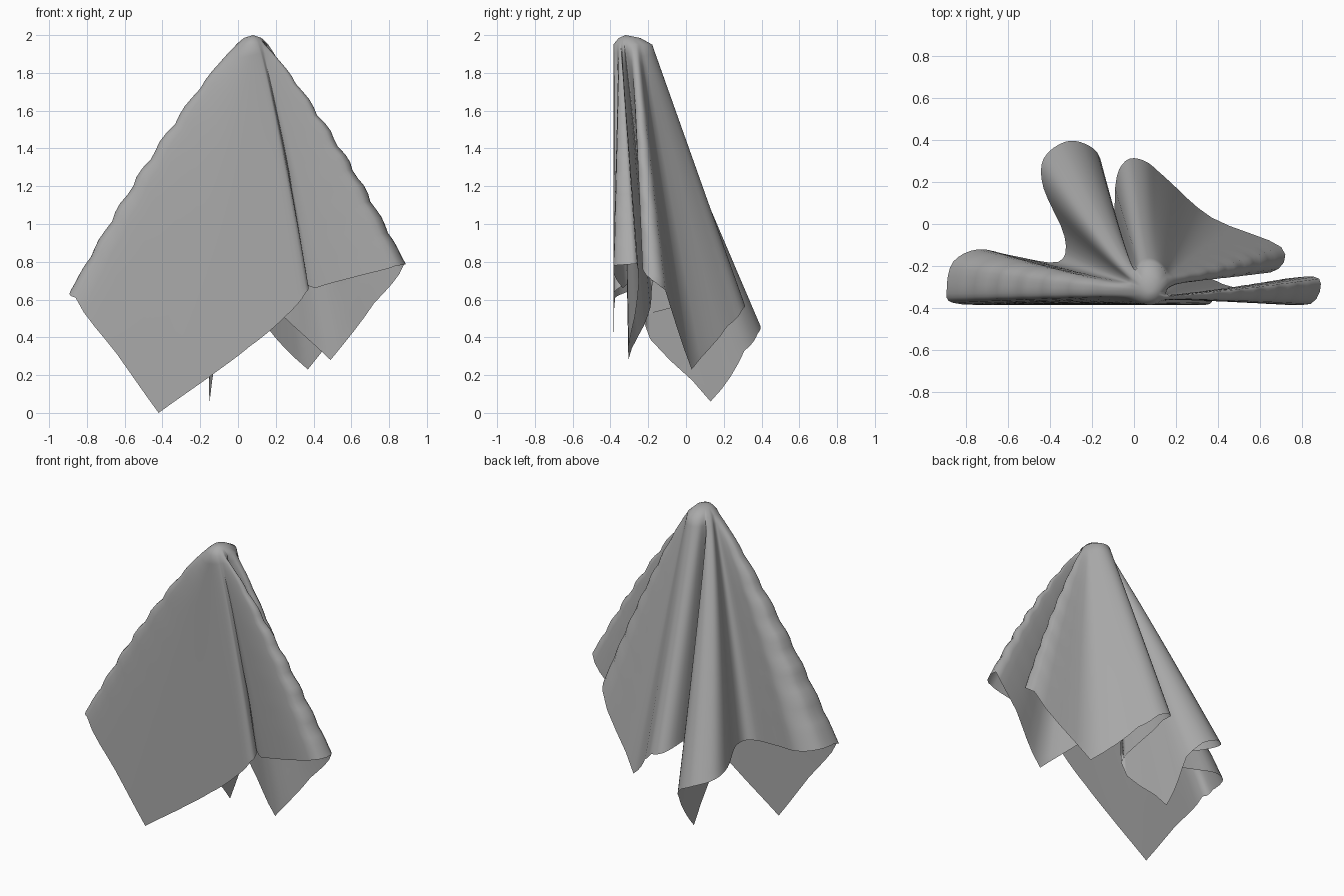
import bpy
import bmesh
import math

cube = bpy.data.objects.get("Cube")
if cube:
    bpy.data.objects.remove(cube, do_unlink=True)

PEAK = (0.08, -0.32, 2.0)
SHOULDER = (0.075, -0.282, 1.95)      # centre of the rounded top
FRONT = -0.385
RINGS, STEPS = 28, 4

# Hem of the hanging cloth, counter-clockwise from the front corner
HEM = [
    (-0.42, -0.385, 0.0),                                             # front corner
    (-0.18, -0.385, 0.17), (0.06, -0.385, 0.35), (0.24, -0.385, 0.50),
    (0.36, -0.38, 0.64),
    (0.37, -0.33, 0.68), (0.34, -0.30, 0.70), (0.41, -0.335, 0.66),   # front crease
    (0.62, -0.375, 0.72), (0.84, -0.38, 0.78), (0.88, -0.26, 0.79),
    (0.72, -0.26, 0.58), (0.49, -0.305, 0.28),                        # left corner
    (0.23, -0.20, 0.52), (0.0, -0.18, 0.67),                          # left valley
    (0.38, -0.17, 0.75), (0.65, -0.23, 0.76), (0.70, -0.11, 0.65),
    (0.37, 0.03, 0.23),                                               # back left corner
    (0.15, 0.22, 0.46), (0.05, 0.30, 0.55), (-0.04, 0.30, 0.58),
    (-0.09, 0.17, 0.62), (-0.09, -0.23, 0.50),                        # back valley
    (-0.15, 0.13, 0.06),                                              # back corner
    (-0.16, 0.31, 0.33), (-0.23, 0.38, 0.42), (-0.33, 0.39, 0.47),
    (-0.43, 0.31, 0.51), (-0.43, 0.17, 0.54), (-0.33, -0.06, 0.57),
    (-0.36, -0.18, 0.57),                                             # right valley
    (-0.58, -0.15, 0.60), (-0.74, -0.12, 0.62), (-0.86, -0.18, 0.64),
    (-0.89, -0.31, 0.64), (-0.86, -0.375, 0.61), (-0.64, -0.385, 0.31),
]

# Hem index and the direction (degrees) in which it leaves the top
DIRECTIONS = [(0, -115), (4, -68), (10, -38), (14, -25), (18, 25), (20, 85),
              (23, 140), (27, 158), (31, 178), (35, 200), (38, 245)]


def spline(a, b, c, d, t):
    return 0.5 * (2 * b + (c - a) * t + (2 * a - 5 * b + 4 * c - d) * t * t
                  + (3 * b - a - 3 * c + d) * t ** 3)


def mix(a, b, t):
    return a + (b - a) * t


def direction(index):
    for (i, a), (j, b) in zip(DIRECTIONS, DIRECTIONS[1:]):
        if i <= index < j:
            return math.radians(mix(a, b, (index - i) / (j - i)))


def smooth_hem():
    """Curve the plan of the hem while keeping its height straight-edged."""
    n, out = len(HEM), []
    for i in range(n):
        p = [HEM[(i + k) % n] for k in (-1, 0, 1, 2)]
        for s in range(STEPS):
            t = s / STEPS
            x, y = (spline(*(q[k] for q in p), t) for k in (0, 1))
            out.append((x, max(y, FRONT), mix(p[1][2], p[2][2], t),
                        direction(i + t)))
    return out


def shoulder(angle):
    return (SHOULDER[0] + 0.085 * math.cos(angle),
            SHOULDER[1] + 0.103 * math.sin(angle), SHOULDER[2])


def cap(point):
    """Rounded ring between the peak and the shoulder."""
    s = shoulder(point[3])
    return mix(PEAK[0], s[0], 0.55), mix(PEAK[1], s[1], 0.55), mix(PEAK[2], s[2], 0.3)


def drape(point, t):
    """Point on the cloth at fraction t of the way from shoulder to hem."""
    x, y, z, angle = point
    sx, sy, sz = shoulder(angle)
    # the front crease tucks under only in the lower half
    if 0.3 < x < 0.42 and y < -0.29 and z > 0.64:
        x = mix(0.38, x, max(0.1, (t - 0.5) * 2))
    # wrinkles along the outer folds
    ripple = (0.06 * max(0, abs(x) - 0.5) * math.cos(23.3 * (t - 0.25))
              * math.sin(math.pi * t))
    px = mix(sx, x, t ** 0.88) + math.copysign(ripple, x)
    return px, mix(sy, y, t), mix(sz, z, t)


# Cloth surface
bm = bmesh.new()
hem = smooth_hem()
top = bm.verts.new(PEAK)
rings = [[bm.verts.new(cap(p)) for p in hem]]
rings += [[bm.verts.new(drape(p, r / RINGS)) for p in hem] for r in range(RINGS + 1)]
count = len(hem)
for i in range(count):
    j = (i + 1) % count
    bm.faces.new((top, rings[0][i], rings[0][j]))
    for upper, lower in zip(rings, rings[1:]):
        bm.faces.new((upper[i], lower[i], lower[j], upper[j]))
for face in bm.faces:
    face.smooth = True

mesh = bpy.data.meshes.new("hanging_cloth")
bm.to_mesh(mesh)
bm.free()
cloth = bpy.data.objects.new("hanging_cloth", mesh)
bpy.context.collection.objects.link(cloth)

# Plain grey fabric
fabric = bpy.data.materials.new("grey_fabric")
fabric.use_nodes = True
color = (0.4, 0.4, 0.4, 1)
fabric.diffuse_color = color
fabric.node_tree.nodes["Principled BSDF"].inputs["Base Color"].default_value = color
mesh.materials.append(fabric)
